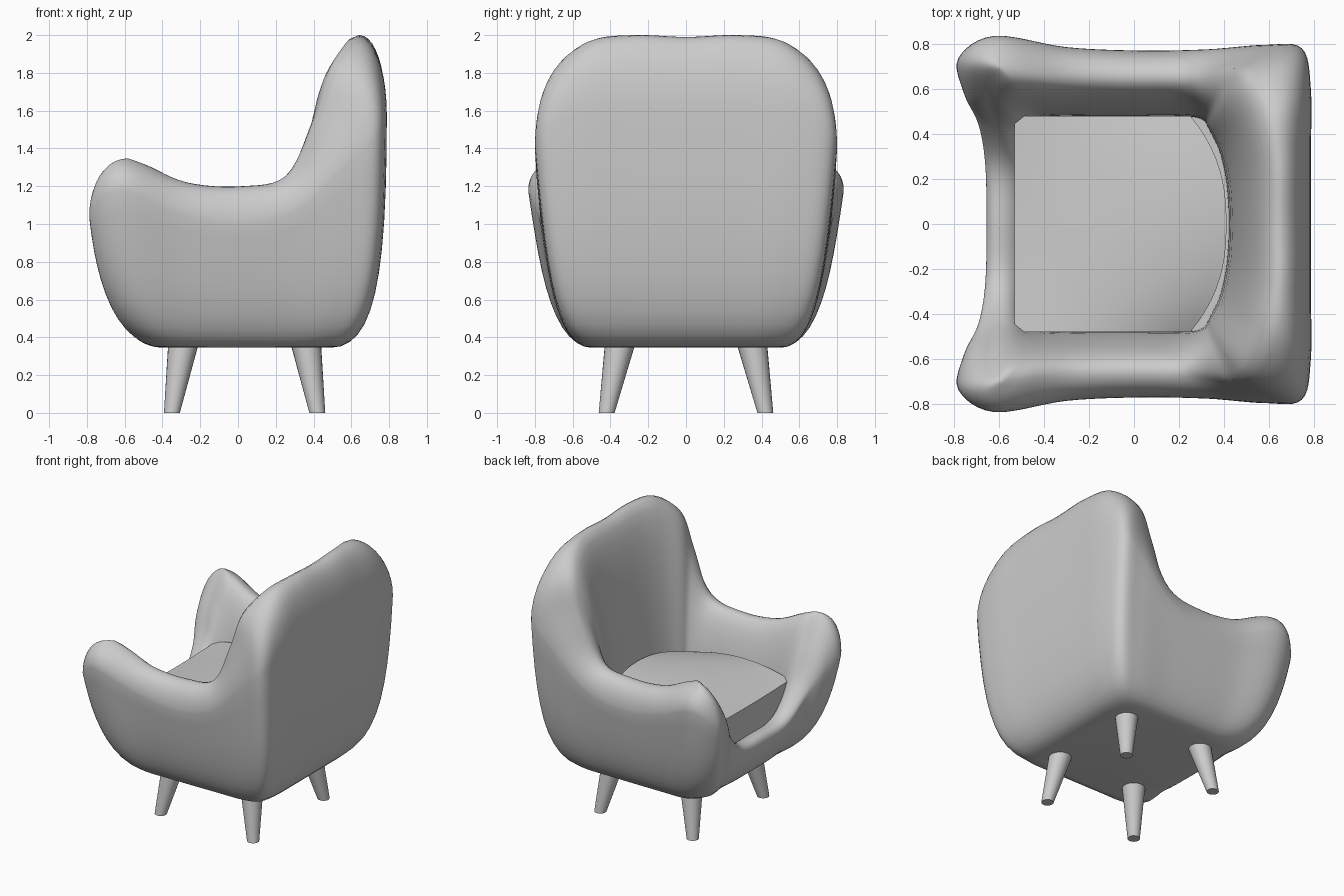
import bpy, bmesh, math
from mathutils import Vector

cube = bpy.data.objects.get("Cube")
if cube:
    bpy.data.objects.remove(cube, do_unlink=True)

grey = bpy.data.materials.new("warm_grey_fabric")
grey.use_nodes = True
COLOUR = (0.6, 0.6, 0.6, 1)
grey.diffuse_color = COLOUR
grey.node_tree.nodes["Principled BSDF"].inputs["Base Color"].default_value = COLOUR

BOTTOM, FLOOR = 0.345, 0.62


def finish(bm, name, angle):
    """Turn a bmesh into a smooth shaded object."""
    bmesh.ops.recalc_face_normals(bm, faces=bm.faces)
    mesh = bpy.data.meshes.new(name)
    bm.to_mesh(mesh)
    bm.free()
    mesh.materials.append(grey)
    obj = bpy.data.objects.new(name, mesh)
    bpy.context.collection.objects.link(obj)
    bpy.ops.object.select_all(action='DESELECT')
    obj.select_set(True)
    bpy.context.view_layer.objects.active = obj
    bpy.ops.object.shade_smooth_by_angle(angle=math.radians(angle))
    return obj


def bezier(a, b, c, d, steps):
    for i in range(steps):
        t = i / steps
        s = 1 - t
        yield a * s**3 + b * (3 * s * s * t) + c * (3 * s * t * t) + d * t**3


def catmull(a, b, c, d, t):
    return [0.5 * (2 * q + (r - p) * t + (2 * p - 5 * q + 4 * r - s) * t * t
                   + (3 * q - p - 3 * r + s) * t**3) for p, q, r, s in zip(a, b, c, d)]


# Shell stations from front centre round the left arm to back centre:
# outer x, y, z | crest x, y, z | inner x, y
STATIONS = [
    (-.655, 0, .64, -.60, 0, .70, -.50, 0),
    (-.66, .26, .67, -.60, .25, .72, -.50, .24),
    (-.69, .44, .82, -.61, .43, .89, -.49, .38),
    (-.755, .58, .97, -.635, .565, 1.14, -.47, .44),
    (-.78, .735, 1.06, -.61, .68, 1.33, -.43, .47),
    (-.62, .835, 1.18, -.52, .69, 1.325, -.35, .48),
    (-.30, .785, 1.05, -.27, .66, 1.22, -.20, .48),
    (.02, .77, 1.0, .02, .65, 1.20, 0, .48),
    (.32, .775, 1.08, .26, .66, 1.26, .20, .48),
    (.58, .795, 1.32, .415, .69, 1.56, .30, .465),
    (.745, .78, 1.47, .50, .66, 1.82, .335, .415),
    (.785, .60, 1.57, .60, .50, 1.97, .38, .32),
    (.785, .30, 1.57, .64, .27, 2.0, .41, .18),
    (.785, 0, 1.57, .64, 0, 1.99, .42, 0),
]


def underside(x, y):
    """Point on the rounded-square edge of the base, towards x, y."""
    x -= .05
    scale = (abs(x / .44)**6 + abs(y / .50)**6) ** (-1 / 6)
    return Vector((.05 + x * scale, y * scale, BOTTOM))


def section(p):
    """Cross-section of the shell: underside, outer wall, crest, inner wall."""
    outer, crest = Vector(p[:3]), Vector(p[3:6])
    inner = Vector((p[6], p[7], FLOOR))
    base = underside(outer.x, outer.y)

    def flat(a, b, k):
        return Vector((a.x + (b.x - a.x) * k, a.y + (b.y - a.y) * k, a.z))

    def upright(a, b, k):
        return Vector((a.x, a.y, a.z + (b.z - a.z) * k))

    # the back stays upright while the sides and front flare outwards
    sweep = Vector((outer.x - base.x, outer.y - base.y, 0))
    back = max(0, min(1, outer.x / .7))
    hem = base + Vector((sweep.x * (.66 + .12 * back), sweep.y * .64, 0))
    low = outer - Vector((sweep.x * .09 * (1 - back), sweep.y * .19, 0))
    low.z = min(.70, (outer.z + BOTTOM) / 2)
    pts = list(bezier(base, hem, low, outer, 12))
    pts += bezier(outer, upright(outer, crest, .6), flat(crest, outer, .58), crest, 10)
    pts += bezier(crest, flat(crest, inner, .58), upright(inner, crest, .4 + .06 * back), inner, 12)
    return pts + [inner]


# Upholstered shell: arms, back and front rail in one skin
mirrored = [(s[0], -s[1], s[2], s[3], -s[4], s[5], s[6], -s[7]) for s in STATIONS[-2:0:-1]]
loop = STATIONS + mirrored
bm = bmesh.new()
columns = []
for i in range(len(loop)):
    around = [loop[(i + k) % len(loop)] for k in (-1, 0, 1, 2)]
    for step in range(6):
        columns.append([bm.verts.new(v) for v in section(catmull(*around, step / 6))])
for left, right in zip(columns, columns[1:] + columns[:1]):
    for k in range(len(left) - 1):
        bm.faces.new((left[k], right[k], right[k + 1], left[k + 1]))
bm.faces.new([c[0] for c in columns])
bm.faces.new([c[-1] for c in columns])
finish(bm, "chair_shell", 60)

# Seat cushion: arched top with a bowed back edge and straight skirt
bm = bmesh.new()
bmesh.ops.create_grid(bm, x_segments=20, y_segments=20, size=1)
for v in bm.verts:
    u, w = v.co.x, v.co.y
    back = .41 - .16 * abs(w)**2.5
    dome = .06 * (1 - u * u) + (.03 + .04 * u) * (1 - w * w)
    v.co = (-.53 + (back + .53) * (u + 1) / 2, .48 * w, .90 + dome)
rim = [e for e in bm.edges if e.is_boundary]
skirt = bmesh.ops.extrude_edge_only(bm, edges=rim)["geom"]
for v in skirt:
    if isinstance(v, bmesh.types.BMVert):
        v.co = (v.co.x * .97, v.co.y * .96, FLOOR - .02)
finish(bm, "seat_cushion", 40)

# Splayed tapered legs
for x, top_x, end in ((-.35, -.29, "front"), (.42, .36, "back")):
    for side, label in ((1, "left"), (-1, "right")):
        bm = bmesh.new()
        bmesh.ops.create_cone(bm, cap_ends=True, segments=24, radius1=.042, radius2=.08, depth=1)
        for v in bm.verts:
            t = v.co.z + .5
            v.co = (v.co.x + x + (top_x - x) * t, v.co.y + side * (.42 - .07 * t), .36 * t)
        finish(bm, f"{end}_{label}_leg", 40)
